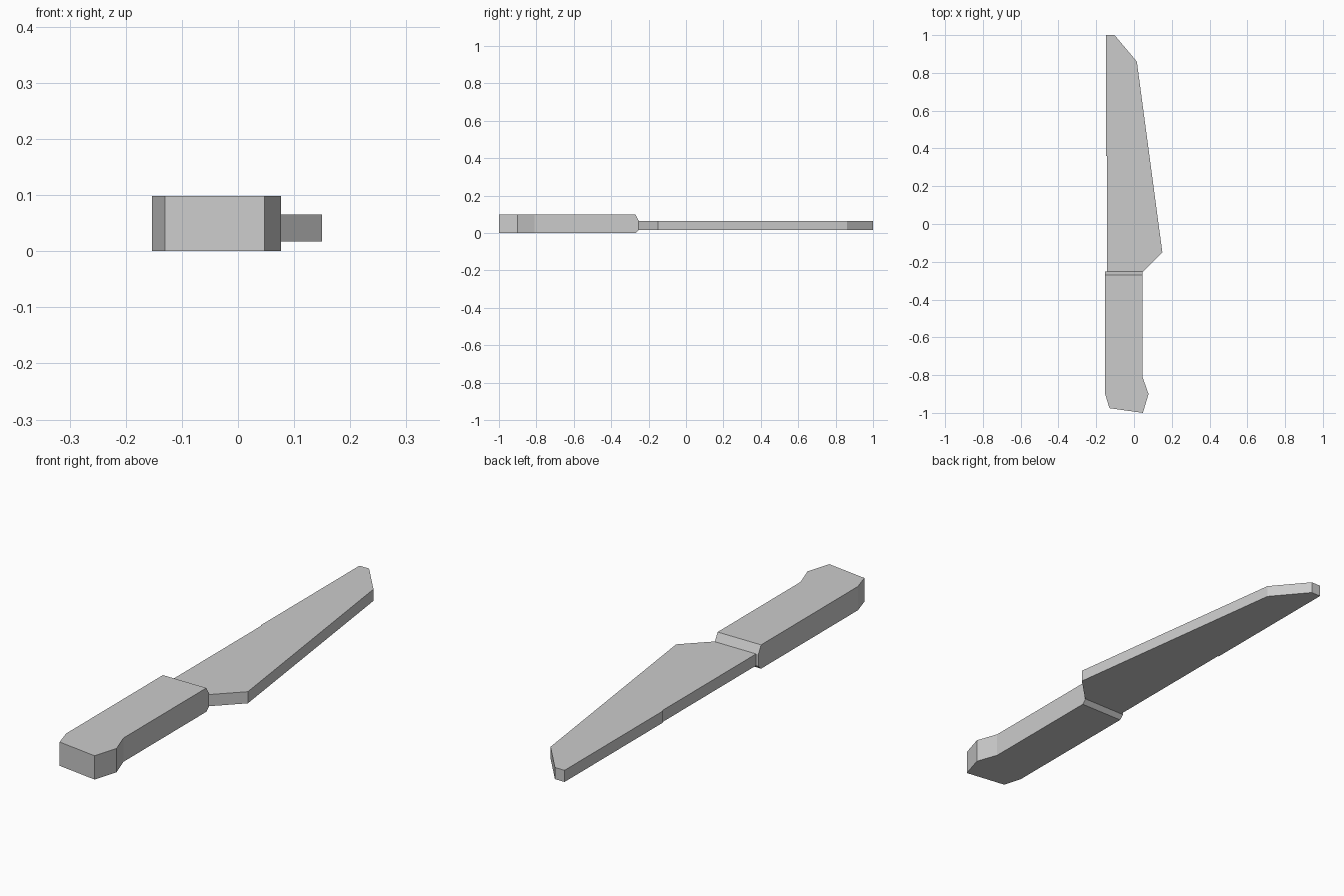
import bpy
import bmesh

cube = bpy.data.objects.get("Cube")
if cube:
    bpy.data.objects.remove(cube, do_unlink=True)

# One flat grey
grey = bpy.data.materials.new("light_grey")
grey.use_nodes = True
color = (0.6, 0.6, 0.6, 1)
grey.diffuse_color = color
grey.node_tree.nodes["Principled BSDF"].inputs["Base Color"].default_value = color


def slab(outline, bottom, top):
    """Extrude a plan outline from bottom to top."""
    bm = bmesh.new()
    face = bm.faces.new([bm.verts.new((x, y, bottom)) for x, y in outline])
    ext = bmesh.ops.extrude_face_region(bm, geom=[face], use_keep_orig=True)
    for v in ext["geom"]:
        if isinstance(v, bmesh.types.BMVert):
            v.co.z = top
    bmesh.ops.recalc_face_normals(bm, faces=bm.faces)
    return bm


def finish(name, bm):
    bmesh.ops.recalc_face_normals(bm, faces=bm.faces)
    mesh = bpy.data.meshes.new(name)
    bm.to_mesh(mesh)
    bm.free()
    mesh.materials.append(grey)
    obj = bpy.data.objects.new(name, mesh)
    bpy.context.collection.objects.link(obj)


BLADE_BOTTOM, BLADE_TOP = 0.017, 0.065

# Blade with straight spine and angled heel and tip
finish("blade", slab([
    (-0.143, -0.26), (0.045, -0.255), (0.15, -0.15), (0.015, 0.86),
    (-0.103, 1.0), (-0.147, 1.0), (-0.147, 0.36), (-0.143, 0.36),
], BLADE_BOTTOM, BLADE_TOP))

# Handle with flared butt
handle = slab([
    (-0.153, -0.27), (-0.153, -0.9), (-0.13, -0.975), (0.047, -1.0),
    (0.077, -0.9), (0.045, -0.81), (0.045, -0.27),
], 0, 0.098)

# Chamfered front end of the handle, narrowing to the blade thickness
front = max(handle.faces, key=lambda f: f.normal.y)
end = bmesh.ops.extrude_discrete_faces(handle, faces=[front])["faces"][0]
for v in end.verts:
    v.co.y = -0.252
    v.co.z = BLADE_TOP if v.co.z > 0.05 else BLADE_BOTTOM
finish("handle", handle)
